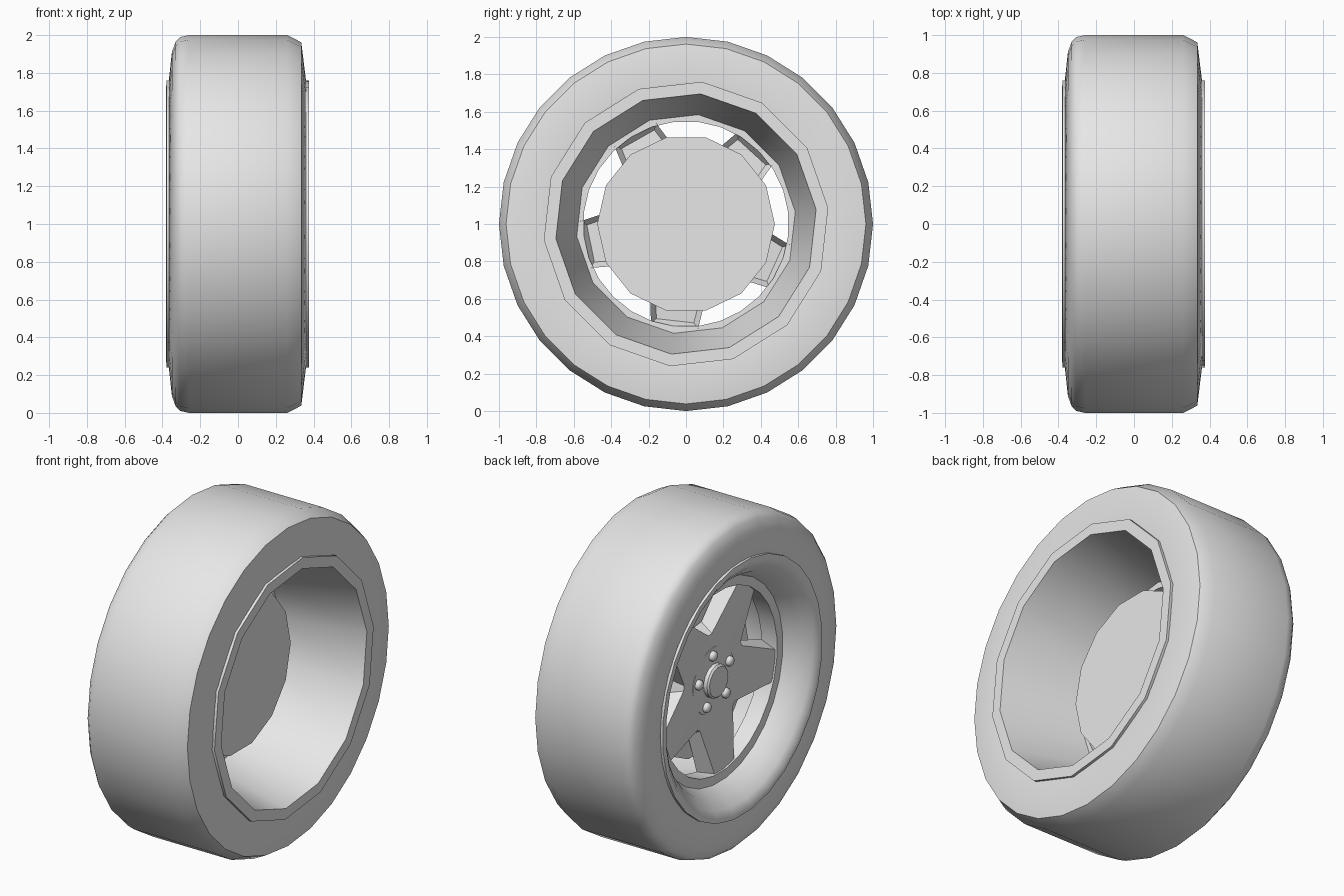
import bpy, bmesh, math
from math import cos, sin, radians, pi

cube = bpy.data.objects.get("Cube")
if cube:
    bpy.data.objects.remove(cube)

grey = bpy.data.materials.new("light_grey")
grey.use_nodes = True
grey.diffuse_color = (0.8, 0.8, 0.8, 1)
grey.node_tree.nodes["Principled BSDF"].inputs["Base Color"].default_value = (0.8, 0.8, 0.8, 1)

TURN = 2 * pi / 56          # twist of the rim against the tyre
WINDOW = pi / 2 - TURN      # angle of the first wheel window
STEP = 2 * pi / 5


def point(x, r, a):
    return (x, r * cos(a), 1 + r * sin(a))


def finish(name, bm, smooth=True):
    bmesh.ops.recalc_face_normals(bm, faces=bm.faces)
    mesh = bpy.data.meshes.new(name)
    bm.to_mesh(mesh)
    bm.free()
    mesh.materials.append(grey)
    obj = bpy.data.objects.new(name, mesh)
    bpy.context.collection.objects.link(obj)
    if smooth:
        bpy.ops.object.select_all(action='DESELECT')
        obj.select_set(True)
        bpy.context.view_layer.objects.active = obj
        bpy.ops.object.shade_smooth_by_angle(angle=radians(40))
    return obj


def revolve(name, profile, sides, start=0.0, closed=True):
    """Spin (x, radius) points about the axle; closed joins last to first, otherwise ends are capped."""
    bm = bmesh.new()
    rings = [[bm.verts.new(point(x, r, start + 2 * pi * i / sides)) for i in range(sides)]
             for x, r in profile]
    pairs = list(zip(rings, rings[1:]))
    if closed:
        pairs.append((rings[-1], rings[0]))
    else:
        bm.faces.new(rings[0])
        bm.faces.new(rings[-1])
    for a, b in pairs:
        for i in range(sides):
            j = (i + 1) % sides
            bm.faces.new((a[i], a[j], b[j], b[i]))
    return finish(name, bm)


# Tyre: rounded outer shoulder, chamfered inner shoulder
revolve("tyre", [(0.355, 0.74), (0.36, 0.76), (0.335, 0.962), (0.26, 1), (-0.26, 1),
                 (-0.305, 0.99), (-0.33, 0.965), (-0.35, 0.91), (-0.365, 0.77),
                 (-0.35, 0.74)], 28)

# Deep inner barrel with a flat lip
revolve("rim_barrel", [(0.34, 0.765), (0.375, 0.765), (0.375, 0.70),
                       (-0.12, 0.588), (-0.12, 0.62), (0.3, 0.73)], 14, TURN)

# Dished outer rim and the ring that holds the spokes
revolve("rim_dish", [(-0.34, 0.765), (-0.378, 0.765), (-0.38, 0.735), (-0.355, 0.70),
                     (-0.30, 0.645), (-0.225, 0.605), (-0.225, 0.55), (-0.12, 0.55),
                     (-0.12, 0.62), (-0.3, 0.72)], 28, TURN)


# Five-armed spoke plate: narrow star face in front, wider hollow back
def star_outline(bm, x_valley, x_tip, r_valley, half_valley, r_tip, half_tip):
    verts = []
    for k in range(5):
        window = WINDOW + k * STEP
        arm = window + STEP / 2
        for x, r, a in ((x_valley, r_valley, window - half_valley),
                        (x_valley, r_valley, window + half_valley),
                        (x_tip, r_tip, arm - half_tip),
                        (x_tip, r_tip, arm + half_tip)):
            verts.append(bm.verts.new(point(x, r, a)))
    return verts


bm = bmesh.new()
front = star_outline(bm, -0.185, -0.215, 0.29, radians(3), 0.57, radians(9))
back = star_outline(bm, -0.10, -0.12, 0.33, radians(7), 0.565, radians(13))
hub = bm.verts.new(point(-0.175, 0, 0))
count = len(front)
for i in range(count):
    j = (i + 1) % count
    bm.faces.new((front[i], front[j], hub))
    bm.faces.new((front[i], front[j], back[j], back[i]))
bm.faces.new([v for i, v in enumerate(back) if i % 4 < 2])
arms = [bm.faces.new((back[i + 1], back[i + 2], back[i + 3], back[(i + 4) % count]))
        for i in range(0, count, 4)]
bmesh.ops.recalc_face_normals(bm, faces=bm.faces)
bmesh.ops.inset_individual(bm, faces=arms, thickness=0.04, depth=0)
bmesh.ops.translate(bm, vec=(-0.05, 0, 0), verts=list({v for f in arms for v in f.verts}))
finish("spokes", bm, smooth=False)

# Hub plate, centre cap and wheel bolts
revolve("hub_plate", [(-0.15, 0.2), (-0.187, 0.2)], 20, closed=False)
revolve("centre_cap", [(-0.17, 0.1), (-0.21, 0.1), (-0.22, 0.09)], 14, TURN, closed=False)
for k in range(5):
    a = WINDOW + k * STEP
    bolt = revolve(f"wheel_bolt_{k + 1}", [(-0.17, 0.03), (-0.2, 0.03), (-0.21, 0.023),
                                           (-0.215, 0.01)], 10, closed=False)
    bolt.location = (0, 0.155 * cos(a), 0.155 * sin(a))

# Brake disc behind the spokes
revolve("brake_disc", [(0.02, 0.475), (-0.09, 0.475)], 14, closed=False)
